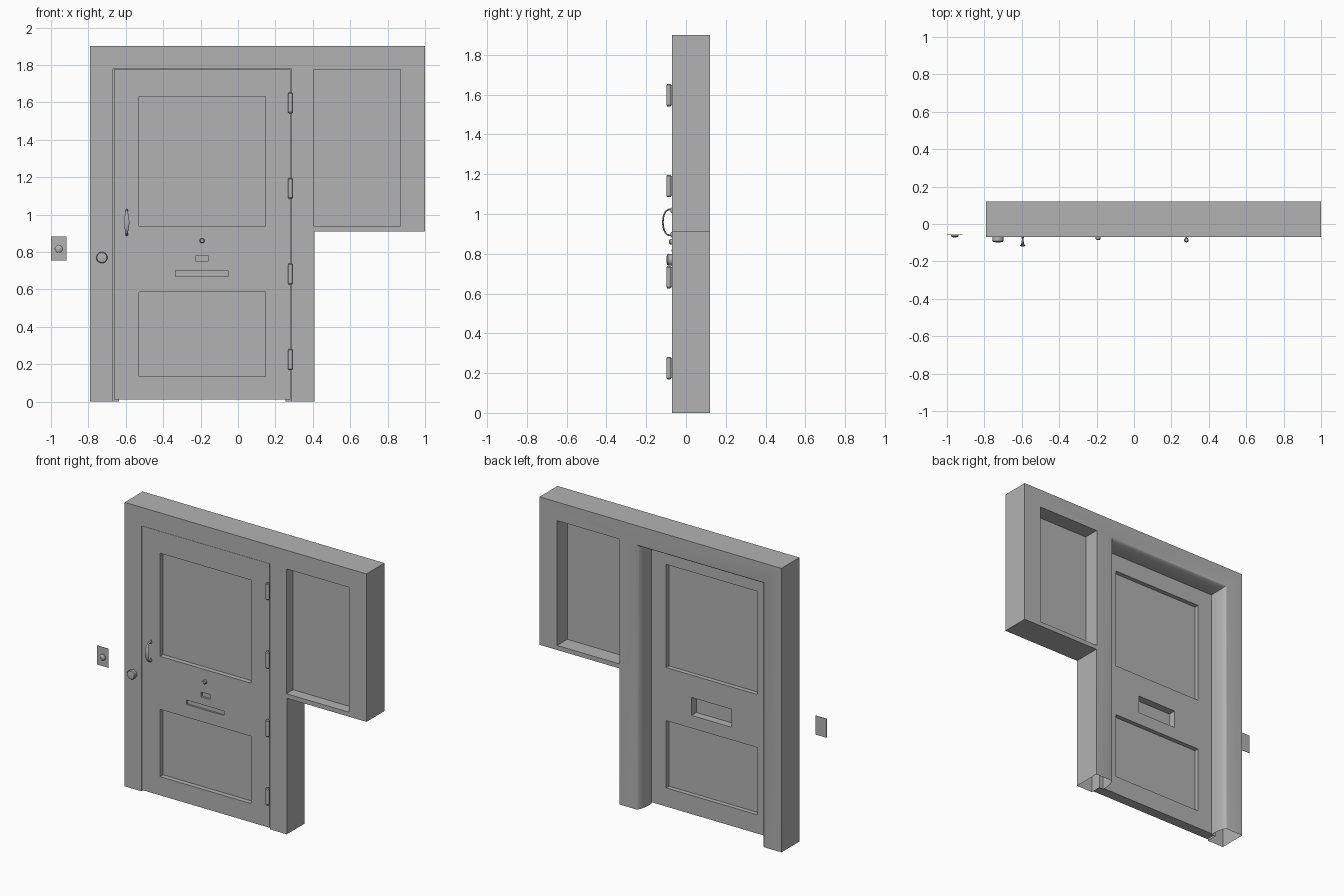
import bpy, bmesh, math
from mathutils import Vector, Matrix

cube = bpy.data.objects.get("Cube")
if cube:
    bpy.data.objects.remove(cube, do_unlink=True)

grey = bpy.data.materials.new("plain_grey")
grey.use_nodes = True
GREY = (0.45, 0.45, 0.45, 1)
grey.diffuse_color = GREY
grey.node_tree.nodes["Principled BSDF"].inputs["Base Color"].default_value = GREY

FRONT, BACK = -0.07, 0.12
DOOR_BACK = 0.0


def finish(name, bm, smooth=False):
    bmesh.ops.recalc_face_normals(bm, faces=bm.faces)
    mesh = bpy.data.meshes.new(name)
    bm.to_mesh(mesh)
    bm.free()
    mesh.materials.append(grey)
    ob = bpy.data.objects.new(name, mesh)
    bpy.context.collection.objects.link(ob)
    if smooth:
        smooth_by_angle(ob)
    return ob


def activate(ob):
    bpy.ops.object.select_all(action="DESELECT")
    ob.select_set(True)
    bpy.context.view_layer.objects.active = ob


def smooth_by_angle(ob):
    activate(ob)
    bpy.ops.object.shade_smooth_by_angle(angle=math.radians(35))


def box(name, x, y, z):
    bm = bmesh.new()
    lo, hi = Vector((x[0], y[0], z[0])), Vector((x[1], y[1], z[1]))
    size = hi - lo
    bmesh.ops.create_cube(bm, size=1, matrix=Matrix.Translation((lo + hi) / 2)
                          @ Matrix.Diagonal((*size, 1)))
    return finish(name, bm)


def loft(name, rings, smooth=False):
    """Skin a row of equally sized point rings and cap both ends."""
    bm = bmesh.new()
    loops = [[bm.verts.new(p) for p in ring] for ring in rings]
    for a, b in zip(loops, loops[1:]):
        for i in range(len(a)):
            j = (i + 1) % len(a)
            bm.faces.new((a[i], a[j], b[j], b[i]))
    bm.faces.new(loops[0])
    bm.faces.new(loops[-1])
    return finish(name, bm, smooth)


def turned(name, centre, axis, profile, sides=24):
    """Round part: profile is (radius, distance along the axis)."""
    turn = Vector((0, 0, 1)).rotation_difference(Vector(axis))
    rings = []
    for r, d in profile:
        angles = [math.tau * i / sides for i in range(sides)]
        rings.append([Vector(centre) + turn @ Vector((r * math.cos(a), r * math.sin(a), d))
                      for a in angles])
    return loft(name, rings, True)


def cut(target, *cutters):
    for cutter in cutters:
        cutter.hide_render = True
        mod = target.modifiers.new("cut", "BOOLEAN")
        mod.operation, mod.solver, mod.object = "DIFFERENCE", "EXACT", cutter
        activate(target)
        bpy.ops.object.modifier_apply(modifier=mod.name)
        bpy.data.objects.remove(cutter, do_unlink=True)


# Frame: stepped outline with side window bay
outline = [(-0.79, 0), (0.41, 0), (0.41, 0.91), (1, 0.91), (1, 1.9), (-0.79, 1.9)]
frame = loft("door_frame", [[(x, y, z) for x, z in outline] for y in (FRONT, BACK)])

# Doorway cutter: rebate for the door, then a rounded jamb opening to the back
steps = [(FRONT - 0.05, 0.032), (DOOR_BACK + 0.002, 0.032), (DOOR_BACK + 0.002, 0)]
for i in range(1, 13):
    a = math.pi / 2 * i / 12
    steps.append((0.01 + (BACK - 0.01) * math.sin(a), 0.03 * (1 - math.cos(a))))
steps.append((BACK + 0.05, 0.03))
doorway = loft("doorway_cutter", [[(-0.635 - o, y, -0.1), (0.255 + o, y, -0.1),
                                   (0.255 + o, y, 1.745 + o), (-0.635 - o, y, 1.745 + o)]
                                  for y, o in steps])
cut(frame, doorway, box("window_cutter", (0.407, 0.87), (-0.2, 0.2), (0.94, 1.775)))

# The posts are open underneath
bm = bmesh.new()
bm.from_mesh(frame.data)
bmesh.ops.delete(bm, geom=[f for f in bm.faces if f.calc_center_median().z < 0.001],
                 context="FACES")
bm.to_mesh(frame.data)
bm.free()
smooth_by_angle(frame)

box("side_window_pane", (0.4, 0.875), (0, 0.012), (0.935, 1.78))

# Door with two panel openings, letter box cavity and front slots
door = box("door", (-0.662, 0.282), (FRONT, DOOR_BACK), (0.01, 1.776))
panels = {"upper": (0.94, 1.63), "lower": (0.135, 0.585)}
for label, z in panels.items():
    cut(door, box("panel_cutter", (-0.528, 0.147), (-0.2, 0.2), z))
cut(door,
    box("cavity_cutter", (-0.335, -0.04), (-0.052, 0.1), (0.67, 0.79)),
    box("letter_slot_cutter", (-0.333, -0.053), (-0.1, -0.058), (0.67, 0.7)),
    box("small_slot_cutter", (-0.225, -0.16), (-0.1, -0.056), (0.75, 0.782)))
for label, z in panels.items():
    box(label + "_panel", (-0.535, 0.154), (-0.038, -0.03), (z[0] - 0.007, z[1] + 0.007))

# Hinges: rounded barrel and a narrow leaf into the joint
for i, z in enumerate((1.597, 1.14, 0.682, 0.225)):
    turned(f"hinge_{i + 1}", (0.28, -0.086, z - 0.056), (0, 0, 1),
           [(0.008, 0), (0.0125, 0.006), (0.0125, 0.106), (0.008, 0.112)], 16)
    box(f"hinge_leaf_{i + 1}", (0.276, 0.284), (-0.08, -0.06), (z - 0.05, z + 0.05))

# Bow handle: flattened grip, swelling in the middle, with feet on the door
rings = []
for i in range(25):
    t = i / 24
    a = math.pi * t
    y = FRONT + 0.004 - 0.05 * math.sin(a) ** 0.6
    z = 0.958 - 0.066 * math.cos(a)
    swell = 0.005 + 0.009 * math.sin(a) ** 3
    away = Vector((0, -math.sin(a), -math.cos(a)))
    rings.append([Vector((-0.595 + swell * math.cos(b), y, z)) + away * 0.004 * math.sin(b)
                  for b in [math.tau * k / 12 for k in range(12)]])
loft("pull_handle", rings, True)
for label, z, way in (("upper", 1.005, 1), ("lower", 0.91, -1)):
    turned(label + "_handle_foot", (-0.595, FRONT - 0.002, z), (0, 0, way),
           [(0.003, 0), (0.007, 0.012), (0.006, 0.02), (0.001, 0.028)], 12)

# Knob on the post, and spyhole in the door
turned("door_knob", (-0.728, FRONT + 0.002, 0.77), (0, -1, 0),
       [(0.029, 0), (0.03, 0.022), (0.026, 0.028), (0.01, 0.03)])
turned("spyhole", (-0.192, FRONT + 0.002, 0.86), (0, -1, 0),
       [(0.013, 0), (0.013, 0.012), (0.009, 0.017), (0.002, 0.018)])

# Bell plate standing apart, with its button
box("bell_plate", (-1, -0.918), (-0.06, -0.057), (0.755, 0.882))
turned("bell_button", (-0.958, -0.059, 0.816), (0, -1, 0),
       [(0.02, 0), (0.02, 0.006), (0.014, 0.011), (0.003, 0.013)])
